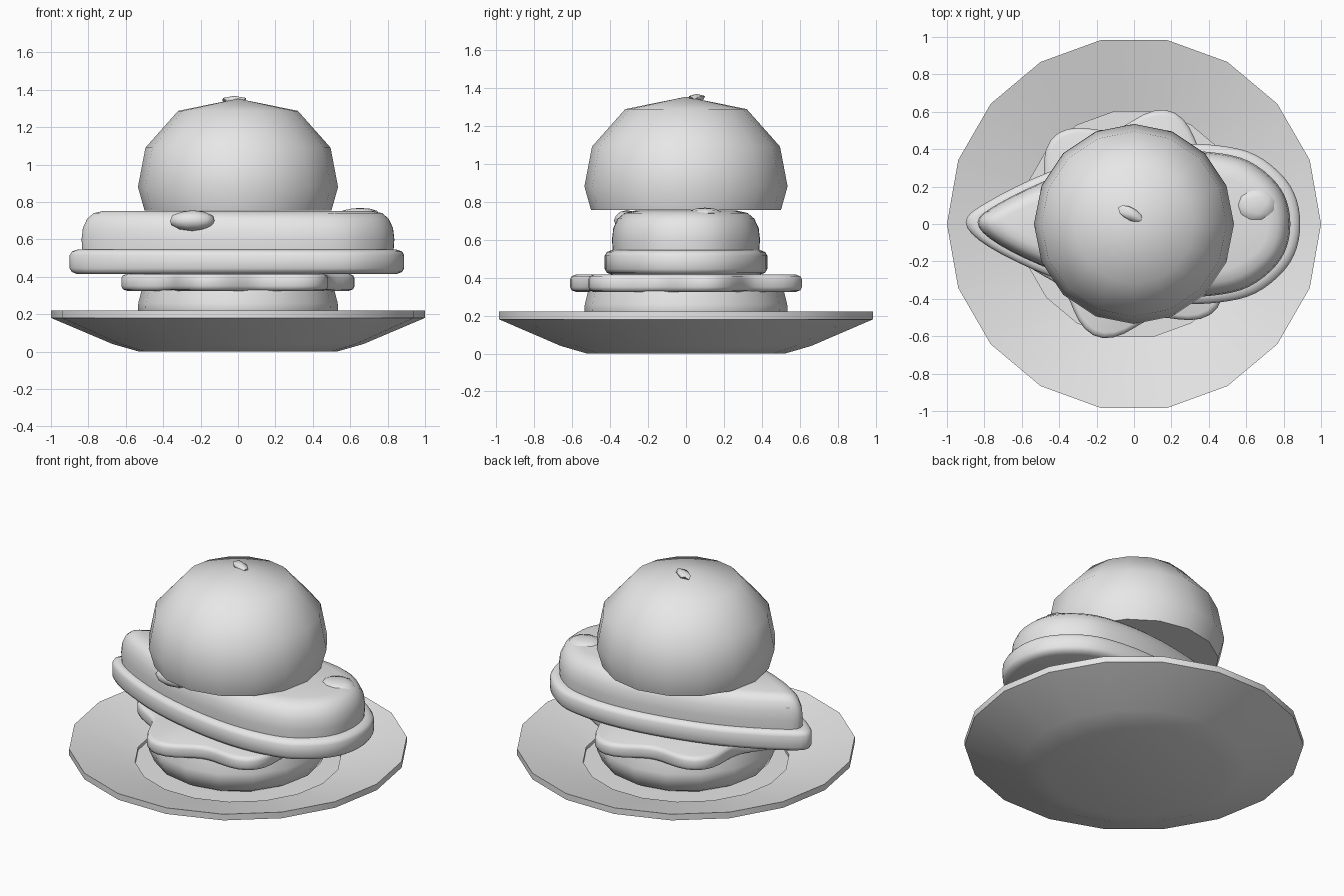
import bpy, bmesh, math
from mathutils import Matrix, Vector

cube = bpy.data.objects.get("Cube")
if cube:
    bpy.data.objects.remove(cube)

grey = bpy.data.materials.new("light_grey")
grey.use_nodes = True
grey.diffuse_color = (0.8, 0.8, 0.8, 1)
grey.node_tree.nodes["Principled BSDF"].inputs["Base Color"].default_value = (0.8, 0.8, 0.8, 1)


def finish(name, bm, angle=50):
    bmesh.ops.recalc_face_normals(bm, faces=bm.faces[:])
    mesh = bpy.data.meshes.new(name)
    bm.to_mesh(mesh)
    bm.free()
    mesh.materials.append(grey)
    obj = bpy.data.objects.new(name, mesh)
    bpy.context.collection.objects.link(obj)
    bpy.ops.object.select_all(action="DESELECT")
    obj.select_set(True)
    bpy.context.view_layer.objects.active = obj
    bpy.ops.object.shade_smooth_by_angle(angle=math.radians(angle))
    return obj


def loft(name, rings, bottom=None, top=None, angle=50):
    """Bridge rings of points; close each end with a cap or a centre point."""
    bm = bmesh.new()
    loops = [[bm.verts.new(p) for p in ring] for ring in rings]
    n = len(loops[0])
    for a, b in zip(loops, loops[1:]):
        for i in range(n):
            j = (i + 1) % n
            bm.faces.new((a[i], a[j], b[j], b[i]))
    for loop, z in ((loops[0], bottom), (loops[-1], top)):
        if z is None:
            bm.faces.new(loop)
        else:
            tip = bm.verts.new((0, 0, z))
            for i in range(n):
                bm.faces.new((loop[i], loop[(i + 1) % n], tip))
    return finish(name, bm, angle)


def lathe(name, profile, sides, **caps):
    turns = [math.tau * i / sides for i in range(sides)]
    return loft(name, [[(r * math.cos(t), r * math.sin(t), z) for t in turns]
                       for r, z in profile], **caps)


def smooth_loop(points, steps=4):
    """Closed rounded curve through the points."""
    p = [Vector(q) for q in points]
    n, out = len(p), []
    for i in range(n):
        a, b, c, d = (p[(i + k) % n] for k in (-1, 0, 1, 2))
        for s in range(steps):
            t = s / steps
            out.append(0.5 * (2 * b + (c - a) * t + (2 * a - 5 * b + 4 * c - d) * t ** 2
                              + (3 * b - a - 3 * c + d) * t ** 3))
    return out


def slab(name, outline, levels):
    """Stack the outline at each height, drawn in by an inset."""
    hx = max(abs(p.x) for p in outline)
    hy = max(abs(p.y) for p in outline)
    return loft(name, [[(p.x * (1 - d / hx), p.y * (1 - d / hy), z) for p in outline]
                       for z, d in levels], angle=60)


def blob(name, centre, size, turn=0, detail=2):
    bm = bmesh.new()
    bmesh.ops.create_icosphere(bm, subdivisions=detail, radius=1, matrix=Matrix.LocRotScale(
        Vector(centre), Matrix.Rotation(math.radians(turn), 3, "Z").to_quaternion(), Vector(size)))
    return finish(name, bm)


# Plate with a recessed centre
lathe("plate", [(0.53, 0), (0.67, 0.04), (1, 0.18), (1, 0.22), (0.61, 0.12), (0.61, 0.1)], 18)

# Bun halves
lathe("bottom_bun", [(0.43, 0.1), (0.5, 0.14), (0.535, 0.22), (0.533, 0.26), (0.515, 0.33)], 16)
lathe("top_bun", [(0.5, 0.755), (0.535, 0.88), (0.495, 1.09), (0.32, 1.287)], 16, top=1.352)

# Wavy leaf with six lobes
leaf = []
for i in range(72):
    t = math.tau * i / 72
    r = 0.575 + 0.06 * math.cos(6 * (t - math.radians(12)))
    leaf.append(Vector((r * math.cos(t), r * math.sin(t))))
slab("leaf", leaf, [(0.325, 0.03), (0.333, 0.008), (0.35, 0), (0.39, 0), (0.407, 0.008), (0.415, 0.03)])

# Egg-shaped fillet, pointed at one end
half = [(-0.78, 0.12), (-0.45, 0.28), (-0.1, 0.38), (0.2, 0.425), (0.45, 0.42),
        (0.65, 0.37), (0.81, 0.24), (0.88, 0.09)]
egg = smooth_loop([(-0.9, 0.01)] + half + [(x, -y) for x, y in reversed(half)])
slab("fillet_base", egg, [(0.415, 0.04), (0.425, 0.012), (0.445, 0), (0.515, 0), (0.535, 0.012), (0.545, 0.04)])
upper = [Vector((p.x * 0.935 + 0.005, p.y * 0.91)) for p in egg]
slab("fillet_top", upper, [(0.53, 0.005), (0.6, 0), (0.66, 0.007), (0.71, 0.03), (0.74, 0.065), (0.752, 0.12)])

# Lumps on the fillet and a seed on the bun
blob("fillet_lump_side", (-0.245, -0.31, 0.7), (0.125, 0.07, 0.055))
blob("fillet_lump_end", (0.65, 0.1, 0.74), (0.105, 0.09, 0.028))
blob("fillet_lump_tip", (-0.74, 0.01, 0.68), (0.07, 0.07, 0.04))
blob("bun_seed", (-0.02, 0.055, 1.347), (0.08, 0.038, 0.02), turn=-28, detail=1)
